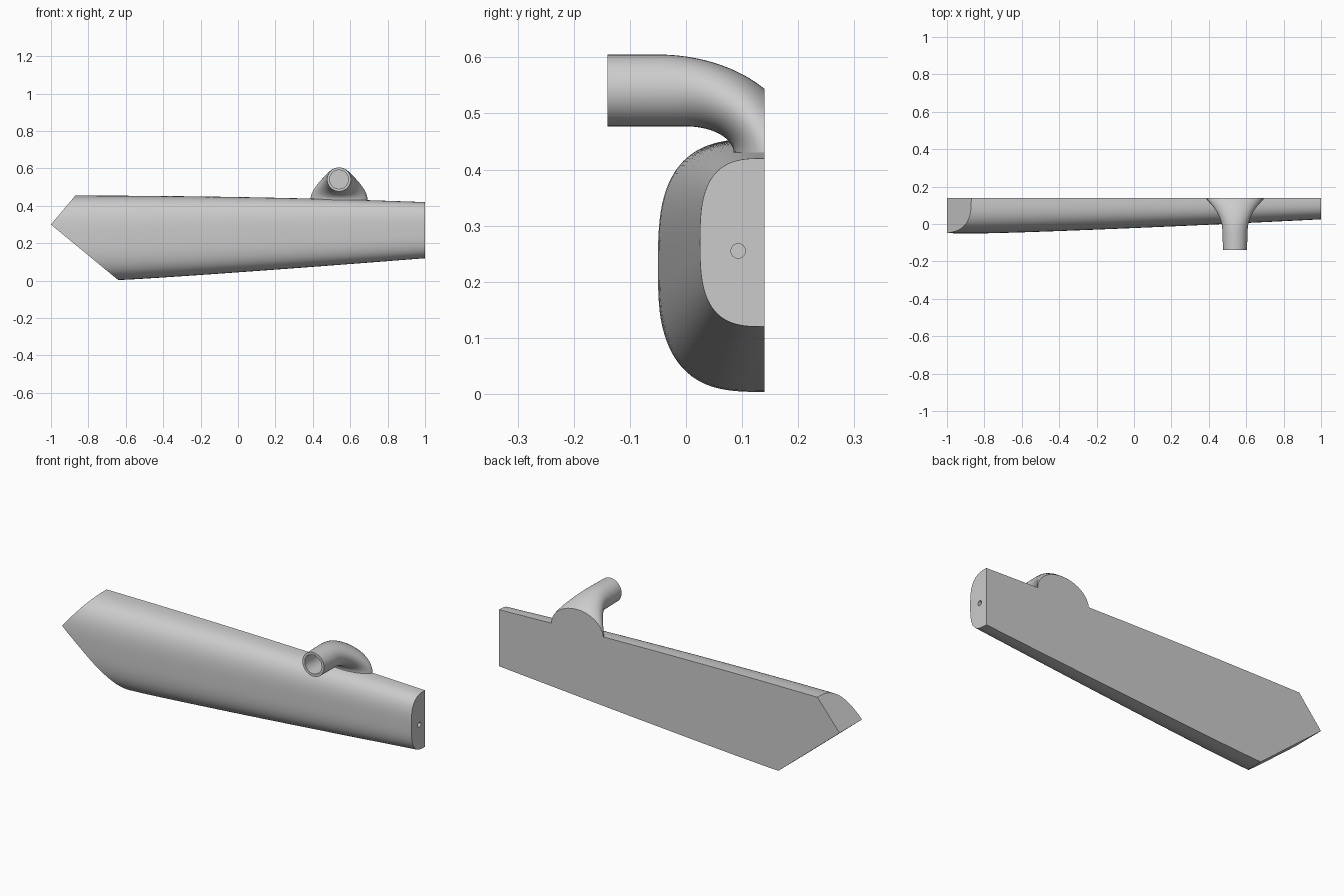
import bpy, bmesh, math
from mathutils import Vector

cube = bpy.data.objects.get("Cube")
if cube:
    bpy.data.objects.remove(cube, do_unlink=True)

BACK = 0.14  # flat back plane

grey = bpy.data.materials.new("plain grey")
grey.use_nodes = True
grey.diffuse_color = (0.6, 0.6, 0.6, 1)
grey.node_tree.nodes["Principled BSDF"].inputs["Base Color"].default_value = (0.6, 0.6, 0.6, 1)


def loft(rings):
    """Skin a list of closed rings and cap both ends."""
    bm = bmesh.new()
    loops = [[bm.verts.new(p) for p in ring] for ring in rings]
    n = len(loops[0])
    for a, b in zip(loops, loops[1:]):
        for i in range(n):
            j = (i + 1) % n
            bm.faces.new((a[i], a[j], b[j], b[i]))
    bm.faces.new(loops[0])
    bm.faces.new(loops[-1])
    bmesh.ops.recalc_face_normals(bm, faces=bm.faces)
    return bm


def slice_off(bm, point, normal):
    """Remove everything beyond a plane and close the cut."""
    geom = bm.verts[:] + bm.edges[:] + bm.faces[:]
    bmesh.ops.bisect_plane(bm, geom=geom, dist=1e-6, plane_co=point,
                           plane_no=Vector(normal).normalized(), clear_outer=True)
    rim = [e for e in bm.edges if e.is_boundary]
    bmesh.ops.holes_fill(bm, edges=rim, sides=0)
    bmesh.ops.recalc_face_normals(bm, faces=bm.faces)


def finish(bm, name):
    mesh = bpy.data.meshes.new(name)
    bm.to_mesh(mesh)
    bm.free()
    mesh.materials.append(grey)
    obj = bpy.data.objects.new(name, mesh)
    bpy.context.collection.objects.link(obj)
    return obj


def smooth(obj):
    bpy.ops.object.select_all(action='DESELECT')
    obj.select_set(True)
    bpy.context.view_layer.objects.active = obj
    bpy.ops.object.shade_smooth_by_angle(angle=math.radians(35))


# Tapered body: rounded front, flat back
def body_ring(x, steps=56):
    top = 0.455 - 0.035 * (max(0, x + 0.9) / 1.9) ** 2
    bottom = 0.003 + 0.117 * (max(0, x + 0.64) / 1.64) ** 1.1
    depth = BACK + 0.05 - 0.075 * (max(0, x + 0.8) / 1.8) ** 1.2
    mid, half = (top + bottom) / 2, (top - bottom) / 2
    ring = []
    for i in range(steps + 1):
        a = math.pi * i / steps
        c, s = math.cos(a), max(0, math.sin(a))
        z = mid + half * math.copysign(abs(c) ** (2 / 3), c)
        ring.append((x, BACK - depth * s ** (2 / 3), z))
    return ring


bm = loft([body_ring(-1.02 + 2.02 * i / 28) for i in range(29)])
# Pointed tip
slice_off(bm, (-1, 0, 0.30), (-0.155, 0, 0.13))
slice_off(bm, (-1, 0, 0.30), (-0.297, 0, -0.36))
body = finish(bm, "body")

# Small hole in the wide-open end
bm = bmesh.new()
bmesh.ops.create_cone(bm, cap_ends=True, segments=24, radius1=0.013, radius2=0.013, depth=0.2)
drill = finish(bm, "end_hole_cutter")
drill.rotation_euler = (0, math.pi / 2, 0)
drill.location = (1, 0.093, 0.255)
drill.hide_render = True
cut = body.modifiers.new("end_hole", 'BOOLEAN')
cut.operation = 'DIFFERENCE'
cut.solver = 'EXACT'
cut.object = drill
bpy.context.view_layer.objects.active = body
bpy.ops.object.modifier_apply(modifier=cut.name)
bpy.data.objects.remove(drill, do_unlink=True)
smooth(body)


# Curved tube flaring into the top of the body
def tube_ring(inner, outer, rx, steps=40):
    """Ellipse spanning an inner and an outer point (y, z) with side radius rx."""
    lo, hi = Vector((0.54, *inner)), Vector((0.54, *outer))
    mid, up = (lo + hi) / 2, (hi - lo) / 2
    return [mid + up * math.cos(a) + Vector((rx * math.sin(a), 0, 0))
            for a in (2 * math.pi * i / steps for i in range(steps))]


# Bore, rim and straight part
rings = [tube_ring((y, 0.491), (y, 0.591), 0.05) for y in (-0.03, -0.14)]
rings.append(tube_ring((-0.14, 0.477), (-0.14, 0.605), 0.064))
# Bend with widening foot
for i in range(25):
    a = math.pi / 2 * i / 24
    s, c = math.sin(a), math.cos(a)
    rings.append(tube_ring((0.085 * s, 0.43 + 0.047 * c),
                           (-0.05 + 0.25 * s, 0.43 + 0.175 * c),
                           0.068 + 0.085 * s ** 1.7))
rings.append(tube_ring((0.085, 0.41), (0.2, 0.41), 0.153))
bm = loft(rings)
slice_off(bm, (0, BACK, 0), (0, 1, 0))
smooth(finish(bm, "tube_loop"))
